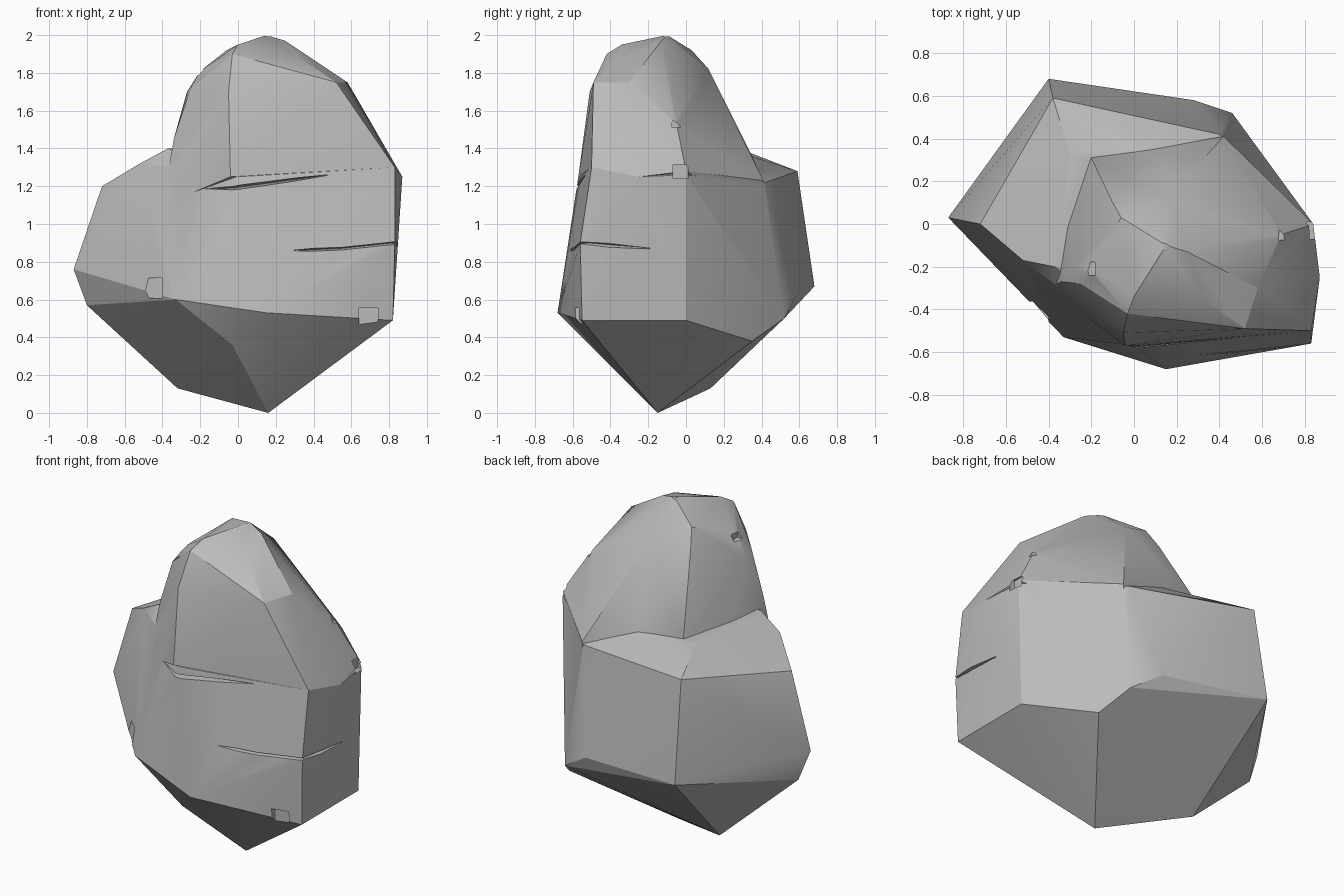
import bpy
import bmesh
from mathutils import Vector

# Remove the default cube
cube = bpy.data.objects.get("Cube")
if cube:
    bpy.data.objects.remove(cube, do_unlink=True)

stone = bpy.data.materials.new("grey stone")
stone.use_nodes = True
grey = (0.5, 0.5, 0.5, 1)
stone.diffuse_color = grey
shader = next(n for n in stone.node_tree.nodes if n.type == 'BSDF_PRINCIPLED')
shader.inputs["Base Color"].default_value = grey
shader.inputs["Roughness"].default_value = 0.9


def hull(name, points):
    """Faceted block wrapped around a few corner points."""
    bm = bmesh.new()
    for p in points:
        bm.verts.new(p)
    found = bmesh.ops.convex_hull(bm, input=bm.verts)
    spare = {v for v in found["geom_interior"] + found["geom_unused"]
             if isinstance(v, bmesh.types.BMVert)}
    bmesh.ops.delete(bm, geom=list(spare), context='VERTS')
    bmesh.ops.recalc_face_normals(bm, faces=bm.faces)
    mesh = bpy.data.meshes.new(name)
    bm.to_mesh(mesh)
    bm.free()
    mesh.materials.append(stone)
    obj = bpy.data.objects.new(name, mesh)
    bpy.context.collection.objects.link(obj)
    return obj


def combine(target, other, operation):
    """Apply a boolean and discard the helper block."""
    mod = target.modifiers.new(operation, 'BOOLEAN')
    mod.operation = operation
    mod.solver = 'EXACT'
    mod.object = other
    bpy.context.view_layer.objects.active = target
    bpy.ops.object.modifier_apply(modifier=mod.name)
    bpy.data.objects.remove(other, do_unlink=True)


def crack(path, inward, depth, height):
    """Cut a thin wedge along each step of a path, widest in the middle."""
    inward = Vector(inward).normalized() * depth
    for i, (a, b) in enumerate(zip(path, path[1:])):
        a, b = Vector(a), Vector(b)
        tall_a = 0.003 if i == 0 else height
        tall_b = 0.003 if i == len(path) - 2 else height
        corners = [a + inward, b + inward]
        for p, tall in ((a, tall_a), (b, tall_b)):
            for side in (-1, 1):
                corners.append(p - inward + Vector((0, 0, side * tall)))
        combine(rock, hull("crack_cutter", corners), 'DIFFERENCE')


# Broad body: pointed underside, girdle, walls and sloping shoulder
rock = hull("rock", [
    (.16, -.15, 0), (-.06, -.02, .06), (-.32, .13, .13), (-.03, -.5, .36),
    (-.8, .05, .57), (-.87, .03, .76), (-.73, -.1, .69), (-.4, -.45, .62),
    (-.33, -.53, .6), (.15, -.68, .53), (.82, -.55, .49), (.82, 0, .49),
    (.46, .52, .5), (.55, .35, .38), (-.4, .68, .67), (.28, .58, .62),
    (-.72, 0, 1.2), (-.52, -.17, 1.32), (-.37, -.2, 1.4), (-.38, .59, 1.28),
    (-.3, .33, 1.38), (.1, .34, 1.36), (.4, .42, 1.22), (.84, 0, 1.26),
    (.87, -.25, 1.25), (.83, -.5, 1.3), (0, -.57, 1.25), (.83, -.56, .9)])

# Tall peak standing on the front of the body
peak = hull("peak", [
    (.15, -.1, 2), (.25, -.13, 1.97), (0, -.34, 1.95), (-.06, .03, 1.92),
    (-.03, -.42, 1.9), (-.2, -.22, 1.81), (.33, -.36, 1.88), (.52, -.49, 1.75),
    (.58, -.3, 1.75), (.51, -.1, 1.72), (.16, .12, 1.82), (-.1, .1, 1.8),
    (-.27, -.2, 1.7), (-.25, -.28, 1.72), (-.34, -.27, 1.45), (-.4, -.3, 1.1),
    (-.05, -.51, 1.7), (-.04, -.57, 1.25), (.83, -.5, 1.3), (.87, -.25, 1.25),
    (.84, 0, 1.28), (.69, -.05, 1.53), (.42, .41, 1.23), (.1, .35, 1.36),
    (-.2, .31, 1.38), (-.35, .15, 1.1), (.4, .4, 1)])
combine(rock, peak, 'UNION')

# Cracks across the front and round the right-hand corner
crack([(-.45, -.44, 1.18), (-.03, -.58, 1.19), (.48, -.56, 1.26)],
      (0, 1, 0), .07, .022)
crack([(.3, -.62, .86), (.56, -.6, .87), (.84, -.57, .9), (.84, -.18, .87)],
      (-.5, 1, 0), .05, .018)

# Chips knocked out of the edges
chips = [((-.45, -.42, .65), .07), ((.7, -.6, .5), .06), ((.86, -.03, 1.27), .05),
         ((-.21, -.21, 1.81), .04), ((.17, -.08, 2.02), .045),
         ((.71, -.05, 1.53), .03), ((-.62, .3, 1.26), .035)]
for place, size in chips:
    corners = [Vector(place) + Vector((x, y, z)) * size
               for x in (-1, .7) for y in (-.8, .8) for z in (-.6, .9)]
    combine(rock, hull("chip_cutter", corners), 'DIFFERENCE')

# Soften only the shallow creases
bpy.ops.object.select_all(action='DESELECT')
rock.select_set(True)
bpy.context.view_layer.objects.active = rock
bpy.ops.object.shade_smooth_by_angle(angle=0.4)
